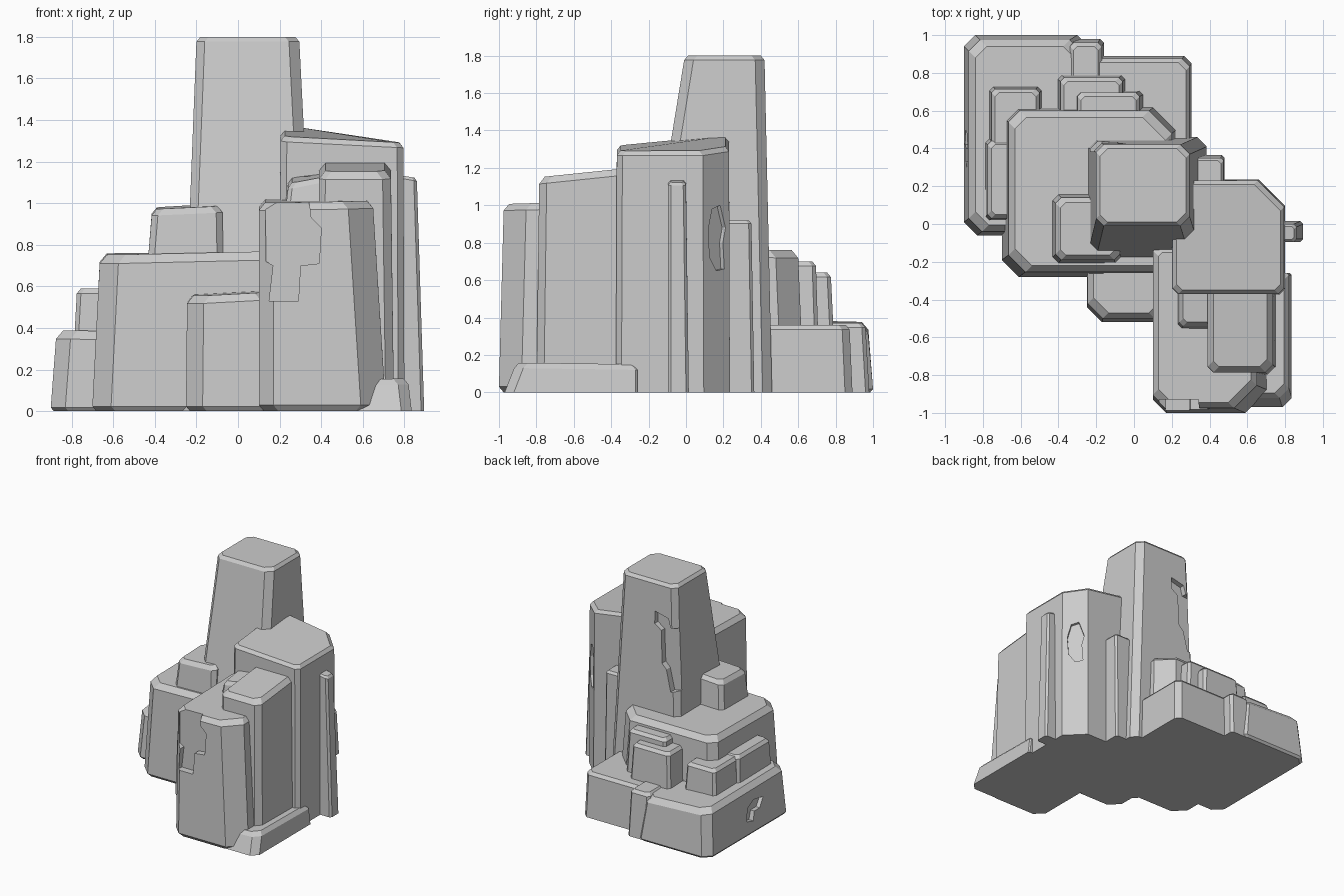
import bpy, bmesh
from mathutils import Vector

if "Cube" in bpy.data.objects:
    bpy.data.objects.remove(bpy.data.objects["Cube"])


def add_object(name, bm):
    bmesh.ops.recalc_face_normals(bm, faces=bm.faces)
    mesh = bpy.data.meshes.new(name)
    bm.to_mesh(mesh)
    bm.free()
    ob = bpy.data.objects.new(name, mesh)
    bpy.context.collection.objects.link(ob)
    return ob


def outline(r, cuts, inset=0.0):
    """Rectangle (x0, x1, y0, y1) with corners cut: front-left, front-right, back-right, back-left."""
    x0, x1, y0, y1 = r[0] + inset, r[1] - inset, r[2] + inset, r[3] - inset
    a, b, c, d = cuts
    return [(x0, y0 + a), (x0 + a, y0), (x1 - b, y0), (x1, y0 + b),
            (x1, y1 - c), (x1 - c, y1), (x0 + d, y1), (x0, y1 - d)]


def rock(name, base, top, heights, cuts=(.03,) * 4, edge=.025, z0=0.0, foot=0.0):
    """Tapered boulder: cut-corner base, sloping top, chamfered rim."""
    if not isinstance(heights, tuple):
        heights = (heights,) * 4

    def height(x, y):
        u = (x - top[0]) / (top[1] - top[0])
        v = (y - top[2]) / (top[3] - top[2])
        fl, fr, br, bl = heights
        return (fl * (1 - u) + fr * u) * (1 - v) + (bl * (1 - u) + br * u) * v

    rings = []
    if foot:
        rings.append([(x, y, z0) for x, y in outline(base, cuts, foot)])
    rings.append([(x, y, z0 + foot * 1.2) for x, y in outline(base, cuts)])
    rings.append([(x, y, height(x, y) - edge * 1.2) for x, y in outline(top, cuts)])
    rings.append([(x, y, height(x, y)) for x, y in outline(top, cuts, edge)])
    bm = bmesh.new()
    vs = [[bm.verts.new(p) for p in ring] for ring in rings]
    for lo, hi in zip(vs, vs[1:]):
        for i in range(8):
            j = (i + 1) % 8
            bm.faces.new((lo[i], lo[j], hi[j], hi[i]))
    bm.faces.new(vs[0][::-1])
    bm.faces.new(vs[-1])
    return add_object(name, bm)


def chip(ob, pts, origin, across, inward, depth):
    """Carve a flat-bottomed chip: pts are (distance along across, z)."""
    o, a, n = Vector(origin), Vector(across).normalized(), Vector(inward).normalized()
    bm = bmesh.new()
    near = [bm.verts.new(o + a * u + Vector((0, 0, z)) - n * .15) for u, z in pts]
    far = [bm.verts.new(o + a * u + Vector((0, 0, z)) + n * depth) for u, z in pts]
    k = len(pts)
    for i in range(k):
        j = (i + 1) % k
        bm.faces.new((near[i], near[j], far[j], far[i]))
    bm.faces.new(near[::-1])
    bm.faces.new(far)
    cutter = add_object("chip_cutter", bm)
    cutter.hide_render = True
    mod = ob.modifiers.new("chip", 'BOOLEAN')
    mod.operation, mod.solver, mod.object = 'DIFFERENCE', 'EXACT', cutter
    bpy.context.view_layer.objects.active = ob
    bpy.ops.object.modifier_apply(modifier=mod.name)
    bpy.data.objects.remove(cutter)


# Central tower, with a chip on its back left edge
tower = rock("tall_tower", (-.27, .385, -.3, .46), (-.2, .295, -.01, .42), 1.8, (.04, .05, .05, .04), .02)
# the front face leans more above the shoulder, so the base is pulled forward
chip(tower, [(-.4, 1.0), (-.17, .95), (-.13, 1.12), (-.09, 1.16), (-.08, 1.42), (-.02, 1.46),
             (-.02, 1.56), (-.14, 1.53), (-.16, 1.46), (-.4, 1.45)],
     (0, .43, 0), (1, 0, 0), (0, -1, 0), .045)

# Broad middle mass and the blocks leaning on it
rock("middle_mass", (-.70, .24, -.28, .63), (-.665, .2, -.255, .6), (.75, .77, .76, .76),
     (.09, .05, .12, .06), .035, foot=.02)
rock("ledge_block", (-.435, -.07, -.21, .16), (-.415, -.075, -.19, .14), (.97, .985, 1.0, .98), z0=.7)
rock("front_block", (-.25, .15, -.52, -.2), (-.245, .13, -.5, -.2), (.55, .57, .58, .56),
     (.08, .02, .02, .02), .03, foot=.02)

# Front right group of columns
front = rock("front_column", (.1, .71, -1.0, -.12), (.1, .65, -.975, -.12), (1.0, 1.01, 1.02, 1.02),
             (.07, .12, .02, .02), .03, foot=.025)
chip(front, [(.13, 1.1), (.135, .72), (.17, .70), (.15, .53), (.29, .53), (.30, .70), (.39, .71),
             (.40, .88), (.35, .93), (.33, 1.1)],
     (0, -.98, 0), (1, 0, 0), (0, 1, 0), .05)
rock("second_column", (.38, .75, -.80, -.3), (.39, .735, -.785, -.3), (1.15, 1.15, 1.2, 1.2),
     (.03, .04, .02, .02), .03)
rock("wedge_block", (.22, .44, -.57, -.3), (.24, .44, -.54, -.3), (1.09, 1.13, 1.15, 1.13),
     (.02,) * 4, .02, z0=.9)
shoulder = rock("shoulder_column", (.19, .80, -.375, .235), (.205, .795, -.37, .23), (1.32, 1.29, 1.29, 1.38),
                (.03, .03, .14, .03), .02)
chip(shoulder, [(-.05, .72), (0, .65), (.06, .66), (.05, .80), (.07, .88), (.03, 1.0), (-.03, .98), (-.06, .87)],
     (.73, .165, 0), (-1, 1, 0), (-1, -1, 0), .03)
rock("side_pillar", (.75, .895, -.095, .015), (.75, .86, -.095, .0), (1.14, 1.12, 1.12, 1.14), (.015,) * 4, .012)
rock("back_pillar", (.25, .48, .15, .365), (.25, .475, .15, .35), .92, (.015,) * 4, .015)
rock("foot_slab", (.55, .835, -.97, -.26), (.6, .82, -.92, -.26), (.15, .16, .15, .15), (.02, .05, .01, .01), .025)

# Low base blocks around the back and left
base = rock("back_left_base", (-.9, -.24, -.06, 1.0), (-.875, -.28, -.04, .975), (.39, .38, .35, .38),
            (.07, .03, .06, .06), .035, foot=.015)
chip(base, [(.28, .24), (.33, .17), (.40, .17), (.42, .10), (.50, .12), (.48, .22), (.40, .26)],
     (-.88, 0, 0), (0, 1, 0), (1, 0, 0), .025)
rock("back_gap_block", (-.34, -.16, .5, .98), (-.34, -.17, .5, .96), .37, (.02,) * 4, .02)
rock("back_right_base", (-.3, .305, .3, .89), (-.3, .295, .3, .875), .36, (.03, .03, .04, .03), .02)

# Stepped blocks on the base: name, base, top, height
steps = [
    ("left_step", (-.795, -.5, .01, .46), (-.775, -.5, .03, .44), .59),
    ("corner_step", (-.775, -.48, .3, .735), (-.755, -.5, .3, .715), .58),
    ("back_step_low", (-.41, -.04, .4, .795), (-.39, -.06, .4, .775), .64),
    ("back_step_high", (-.32, .055, .4, .71), (-.3, .03, .4, .695), .70),
]
for name, b, t, h in steps:
    rock(name, b, t, h, (.02,) * 4, .02, z0=.2)
